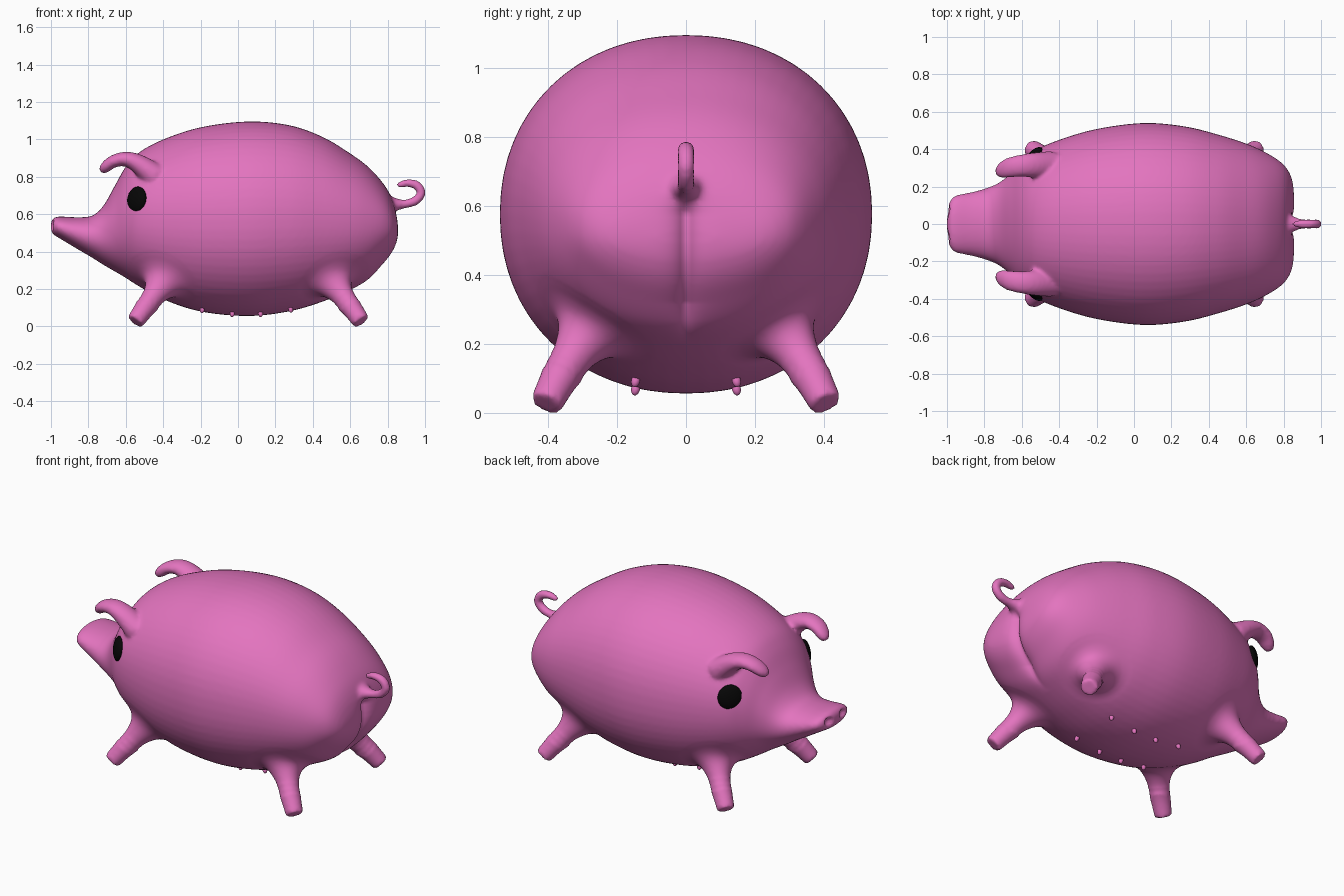
import bpy, bmesh, math
from mathutils import Vector, Matrix
from mathutils.bvhtree import BVHTree

if "Cube" in bpy.data.objects:
    bpy.data.objects.remove(bpy.data.objects["Cube"])


def material(name, color):
    m = bpy.data.materials.new(name)
    m.diffuse_color = (*color, 1)
    m.use_nodes = True
    m.node_tree.nodes["Principled BSDF"].inputs["Base Color"].default_value = m.diffuse_color
    return m


pink = material("pink", (0.77, 0.175, 0.52))
black = material("black", (0.002, 0.002, 0.002))


def add_object(name, bm, mat):
    bmesh.ops.recalc_face_normals(bm, faces=bm.faces)
    mesh = bpy.data.meshes.new(name)
    bm.to_mesh(mesh)
    mesh.materials.clear()
    mesh.materials.append(mat)
    for p in mesh.polygons:
        p.use_smooth = True
    ob = bpy.data.objects.new(name, mesh)
    bpy.context.collection.objects.link(ob)
    return ob


def spline(rows, steps=6):
    """Catmull-Rom through rows of numbers."""
    r = [Vector(row) for row in rows]
    out = []
    for i in range(len(r) - 1):
        a, b, c, d = r[max(i - 1, 0)], r[i], r[i + 1], r[min(i + 2, len(r) - 1)]
        for s in range(steps):
            t = s / steps
            out.append(0.5 * (2 * b + (c - a) * t + (2 * a - 5 * b + 4 * c - d) * t * t
                              + (3 * b - a - 3 * c + d) * t ** 3))
    return out + [r[-1]]


def loft(bm, rows, sides=32, power=2.0, axis=None, mirror=False):
    """Closed tube; rows are x, y, z, side radius, normal radius."""
    pts = spline(rows)
    for sign in ((1, -1) if mirror else (1,)):
        rings = []
        for i, p in enumerate(pts):
            c = Vector(p[:3])
            t = axis or (Vector(pts[min(i + 1, len(pts) - 1)][:3])
                         - Vector(pts[max(i - 1, 0)][:3])).normalized()
            u = Vector((0, 1, 0))
            u = (u - t * u.dot(t)).normalized()
            v = t.cross(u)
            ring = []
            for k in range(sides):
                a = 2 * math.pi * k / sides
                ca, sa = math.cos(a), math.sin(a)
                co = (c + u * p[3] * math.copysign(abs(ca) ** (2 / power), ca)
                      + v * p[4] * math.copysign(abs(sa) ** (2 / power), sa))
                ring.append(bm.verts.new((co.x, co.y * sign, co.z)))
            rings.append(ring)
        for a, b in zip(rings, rings[1:]):
            for k in range(sides):
                n = (k + 1) % sides
                bm.faces.new((a[k], a[n], b[n], b[k]))
        bm.faces.new(rings[0])
        bm.faces.new(rings[-1])


bm = bmesh.new()

# Torso, head and snout: x, bottom, top, half width
stations = [
    (-1.0, .51, .56, .08), (-.985, .49, .58, .12), (-.955, .472, .588, .152),
    (-.86, .415, .584, .172), (-.78, .368, .592, .195), (-.72, .33, .645, .222),
    (-.66, .295, .75, .27), (-.6, .26, .855, .335), (-.53, .215, .93, .393),
    (-.4, .145, 1.0, .45), (-.2, .08, 1.065, .508), (.05, .056, 1.096, .54),
    (.27, .08, 1.077, .522), (.45, .132, 1.015, .478), (.6, .195, .925, .43),
    (.7, .25, .85, .385), (.78, .332, .76, .335), (.825, .39, .68, .285),
    (.85, .445, .595, .215), (.858, .49, .53, .1)]
loft(bm, [(x, 0, (b + t) / 2, w, (t - b) / 2) for x, b, t, w in stations],
     sides=64, power=2.12, axis=Vector((1, 0, 0)))

# Legs, splayed outward and flared into the belly
feet = ((1, 0), (-1, .11))
for flip, shift in feet:
    leg = [(.40, .20, .38, .17), (.475, .25, .275, .125), (.535, .306, .2, .086),
           (.6, .362, .11, .058), (.66, .406, .026, .048)]
    loft(bm, [(flip * x + shift, y, z, r, r) for x, y, z, r in leg], mirror=True)

# Drooping ears
loft(bm, [(-.44, .315, .80, .075, .07), (-.53, .315, .868, .068, .052),
          (-.6, .312, .895, .06, .04), (-.665, .302, .883, .054, .034),
          (-.71, .285, .85, .042, .03), (-.73, .278, .825, .02, .018)], mirror=True)

# Curly tail
loft(bm, [(.78, 0, .655, .08, .05), (.84, 0, .652, .048, .036), (.89, 0, .655, .028, .024),
          (.945, 0, .67, .025, .025), (.979, 0, .71, .025, .025), (.96, 0, .752, .025, .025),
          (.91, 0, .767, .024, .022), (.865, 0, .757, .02, .017), (.848, 0, .75, .01, .01)])

# Fuse everything into one soft skin
raw = add_object("raw_skin", bm, pink)
rm = raw.modifiers.new("fuse", 'REMESH')
rm.mode = 'VOXEL'
rm.voxel_size = 0.011
sm = raw.modifiers.new("soften", 'SMOOTH')
sm.factor = 0.5
sm.iterations = 8
bpy.context.view_layer.update()
fused = bpy.data.meshes.new_from_object(raw.evaluated_get(bpy.context.evaluated_depsgraph_get()))
bpy.data.objects.remove(raw)
bm = bmesh.new()
bm.from_mesh(fused)

# Blend the leg roots into the body
for radius, rounds in ((.2, 35), (.17, 35), (.14, 25)):
    roots = [Vector((f * .51 + s, y, .25)) for f, s in feet for y in (-.28, .28)]
    near = [v for v in bm.verts if v.co.z > .09 and
            min((v.co - r).length for r in roots) < radius]
    for _ in range(rounds):
        bmesh.ops.smooth_vert(bm, verts=near, factor=0.5,
                              use_axis_x=True, use_axis_y=True, use_axis_z=True)

# Rear cleft and nostril dents
for v in bm.verts:
    x, y, z = v.co
    if x > .55 and .2 < z < .63:
        v.co.x -= .05 * math.exp(-abs(y) / .03) * min(1, (z - .2) / .12, (.63 - z) / .05)
    if x < -.93:
        d = ((abs(y) - .065) / .03) ** 2 + ((z - .54) / .022) ** 2
        v.co.x += .025 * math.exp(-d * d)
tree = BVHTree.FromBMesh(bm)
add_object("pig_body", bm, pink)

# Eyes set flush in the head
for side, label in ((1, "left"), (-1, "right")):
    co, n, _, _ = tree.ray_cast(Vector((-.55, side * 2, .68)), Vector((0, -side, 0)))
    n = (n + Vector((-.25, 0, -.08))).normalized()
    m = (Matrix.Translation(co - n * .012) @ n.to_track_quat('Z', 'Y').to_matrix().to_4x4()
         @ Matrix.Diagonal((.07, .07, .03, 1)))
    e = bmesh.new()
    bmesh.ops.create_uvsphere(e, u_segments=32, v_segments=16, radius=1, matrix=m)
    add_object("eye_" + label, e, black)

# Two rows of teats under the belly
t = bmesh.new()
for x in (-.19, -.03, .12, .28):
    for y in (-.145, .145):
        co, n, _, _ = tree.ray_cast(Vector((x, y, -1)), Vector((0, 0, 1)))
        m = (Matrix.Translation(co + n * .006) @ n.to_track_quat('Z', 'Y').to_matrix().to_4x4()
             @ Matrix.Diagonal((.013, .013, .019, 1)))
        bmesh.ops.create_uvsphere(t, u_segments=12, v_segments=8, radius=1, matrix=m)
add_object("teats", t, pink)
